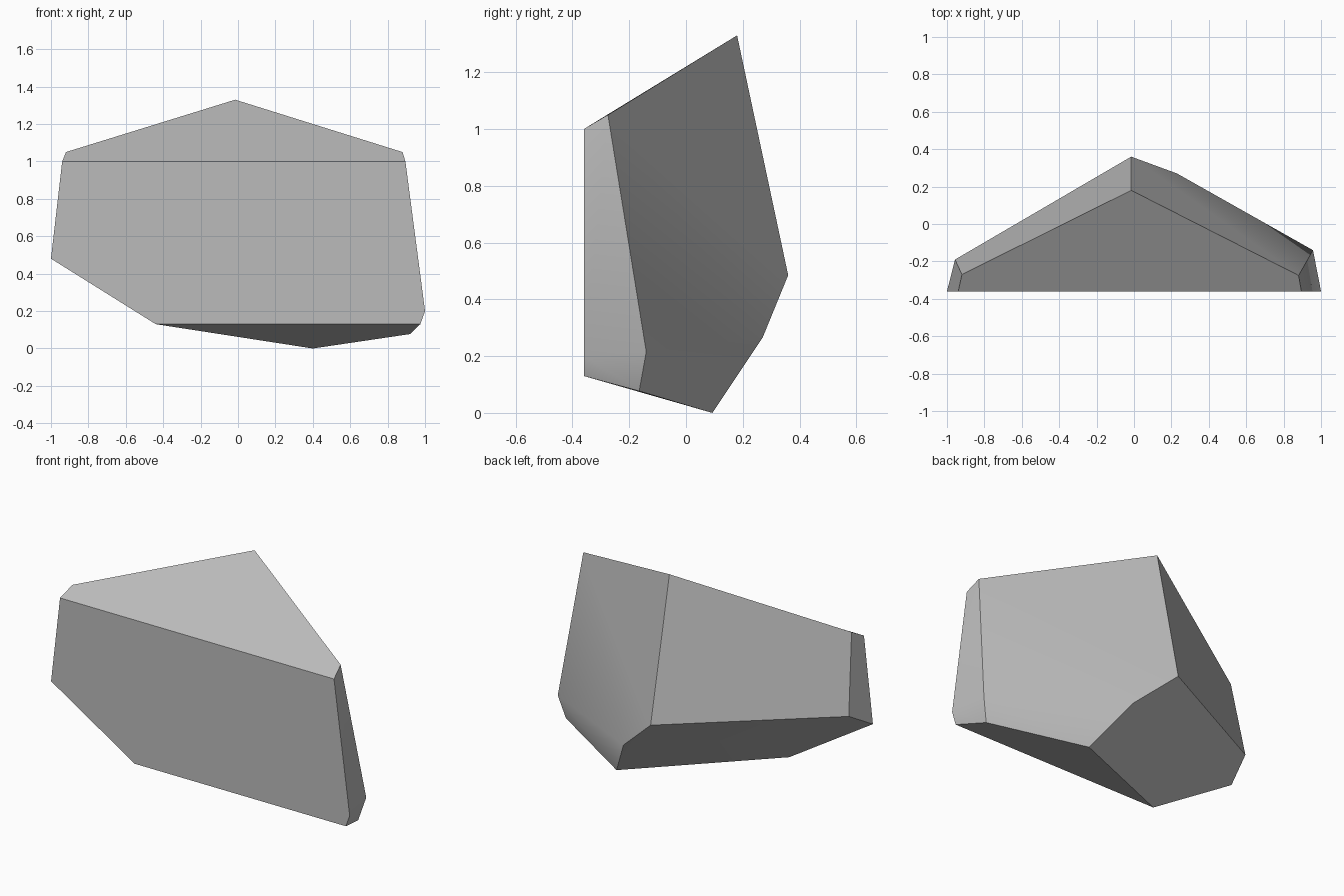
import bpy
import bmesh
import math

cube = bpy.data.objects.get("Cube")
if cube:
    bpy.data.objects.remove(cube, do_unlink=True)

# Single stone colour
stone = bpy.data.materials.new("stone grey")
stone.use_nodes = True
grey = (0.5, 0.5, 0.5, 1)
stone.diffuse_color = grey
stone.node_tree.nodes["Principled BSDF"].inputs["Base Color"].default_value = grey

# Flat front outline (x, z)
FRONT_Y = -0.36
front = [(-0.94, 1.0), (0.895, 1.0), (1.0, 0.2), (0.975, 0.13), (-0.44, 0.13), (-1.0, 0.48)]

# Corners of the sloping top, the back ridge, the sides and the underside
corners = [
    (-0.92, -0.27, 1.05), (-0.015, 0.18, 1.33), (0.88, -0.275, 1.05),
    (-0.015, 0.36, 0.485), (0.23, 0.27, 0.265),
    (-0.957, -0.19, 0.58), (0.957, -0.14, 0.215),
    (0.92, -0.165, 0.077), (0.4, 0.093, 0.0),
]

# Wrap the corners in a convex rock and merge the coplanar facets
bm = bmesh.new()
for co in [(x, FRONT_Y, z) for x, z in front] + corners:
    bm.verts.new(co)
bmesh.ops.convex_hull(bm, input=bm.verts[:])
bmesh.ops.dissolve_limit(bm, angle_limit=math.radians(4), verts=bm.verts[:], edges=bm.edges[:])
bmesh.ops.recalc_face_normals(bm, faces=bm.faces[:])

mesh = bpy.data.meshes.new("rock")
bm.to_mesh(mesh)
bm.free()
mesh.materials.append(stone)
rock = bpy.data.objects.new("rock", mesh)
bpy.context.collection.objects.link(rock)

# Soften only the shallow edges
bpy.context.view_layer.objects.active = rock
rock.select_set(True)
bpy.ops.object.shade_smooth_by_angle(angle=math.radians(30))
